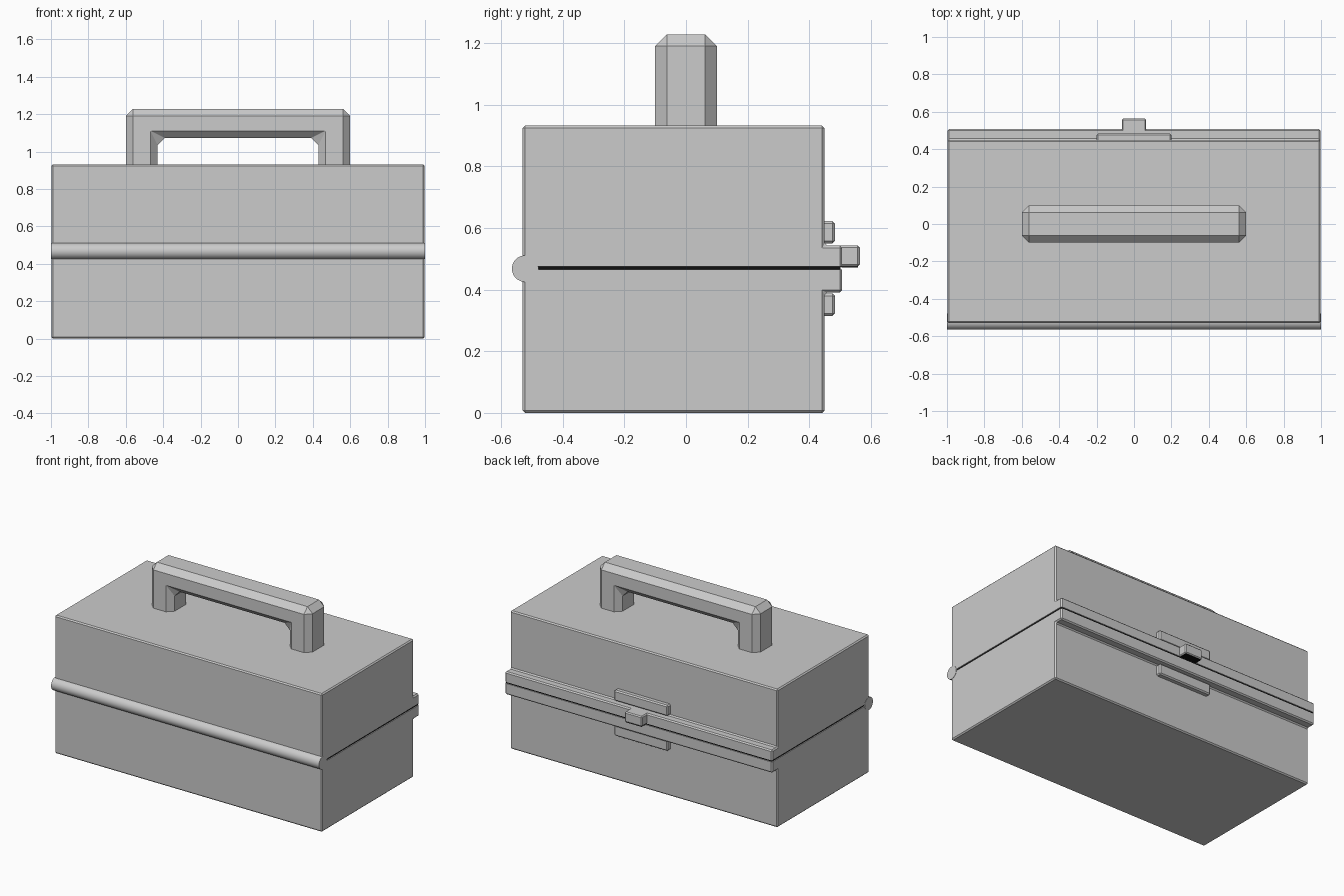
import bpy, bmesh, math
from mathutils import Matrix

if "Cube" in bpy.data.objects:
    bpy.data.objects.remove(bpy.data.objects["Cube"])


def prism(name, points, axis, lo, hi, bevel=0.0):
    """Extrude a 2D outline along x (points are y,z) or along y (points are x,z)."""
    bm = bmesh.new()
    place = (lambda p: (lo, p[0], p[1])) if axis == 'x' else (lambda p: (p[0], lo, p[1]))
    face = bm.faces.new([bm.verts.new(place(p)) for p in points])
    ext = bmesh.ops.extrude_face_region(bm, geom=[face])
    d = (hi - lo, 0, 0) if axis == 'x' else (0, hi - lo, 0)
    bmesh.ops.translate(bm, vec=d, verts=[v for v in ext['geom'] if isinstance(v, bmesh.types.BMVert)])
    bmesh.ops.recalc_face_normals(bm, faces=bm.faces)
    mesh = bpy.data.meshes.new(name)
    bm.to_mesh(mesh)
    bm.free()
    ob = bpy.data.objects.new(name, mesh)
    bpy.context.collection.objects.link(ob)
    if bevel:
        mod = ob.modifiers.new("bevel", 'BEVEL')
        mod.width = bevel
        mod.segments = 1
        mod.limit_method = 'ANGLE'
    return ob


def block(name, x, y0, y1, z0, z1, bevel=0.0):
    """Box symmetric about x = 0."""
    return prism(name, [(y0, z0), (y1, z0), (y1, z1), (y0, z1)], 'x', -x, x, bevel)


dark = bpy.data.materials.new("seam_dark")
dark.diffuse_color = (0.005, 0.005, 0.005, 1)
dark.use_nodes = True
dark.node_tree.nodes["Principled BSDF"].inputs["Base Color"].default_value = dark.diffuse_color

# case with the rim ridge along the latch side
case = prism("case", [(-0.53, 0), (0.45, 0), (0.45, 0.39), (0.507, 0.39),
                      (0.507, 0.543), (0.45, 0.543), (0.45, 0.932), (-0.53, 0.932)],
             'x', -0.998, 0.998, 0.008)

# seam between lid and base, with a dark core inside
cutter = block("seam_cutter", 1.1, -0.48, 0.6, 0.465, 0.475)
cutter.hide_render = True
cutter.hide_viewport = True
cut = case.modifiers.new("seam", 'BOOLEAN')
cut.object = cutter
cut.operation = 'DIFFERENCE'
cut.solver = 'EXACT'
core = block("seam_core", 0.992, -0.48, 0.501, 0.46, 0.48)
core.data.materials.append(dark)

# hinge barrel
bm = bmesh.new()
bmesh.ops.create_cone(bm, cap_ends=True, segments=32, radius1=0.043, radius2=0.043, depth=2.0,
                      matrix=Matrix.Translation((0, -0.522, 0.468)) @ Matrix.Rotation(math.pi / 2, 4, 'Y'))
mesh = bpy.data.meshes.new("hinge_barrel")
bm.to_mesh(mesh)
bm.free()
hinge = bpy.data.objects.new("hinge_barrel", mesh)
bpy.context.collection.objects.link(hinge)
bpy.context.view_layer.objects.active = hinge
hinge.select_set(True)
bpy.ops.object.shade_smooth_by_angle(angle=math.radians(40))

# latch tab with its dark underside, and the two catch plates
block("latch", 0.065, 0.46, 0.564, 0.474, 0.543, 0.007)
under = block("latch_underside", 0.06, 0.505, 0.559, 0.472, 0.4745)
under.data.materials.append(dark)
for name, z0, z1 in (("upper_plate", 0.55, 0.622), ("lower_plate", 0.314, 0.388)):
    block(name, 0.2, 0.43, 0.483, z0, z1, 0.008)

# carrying handle: chamfered arch, feet sunk into the lid
half = [(0.43, 0.87), (0.43, 1.073), (0.6, 1.228), (0.6, 0.87)]
arch = [half[0], half[1], (-0.43, 1.073), (-0.43, 0.87), (-0.6, 0.87), (-0.6, 1.228), half[2], half[3]]
prism("handle", arch, 'y', -0.1, 0.1, 0.038)
